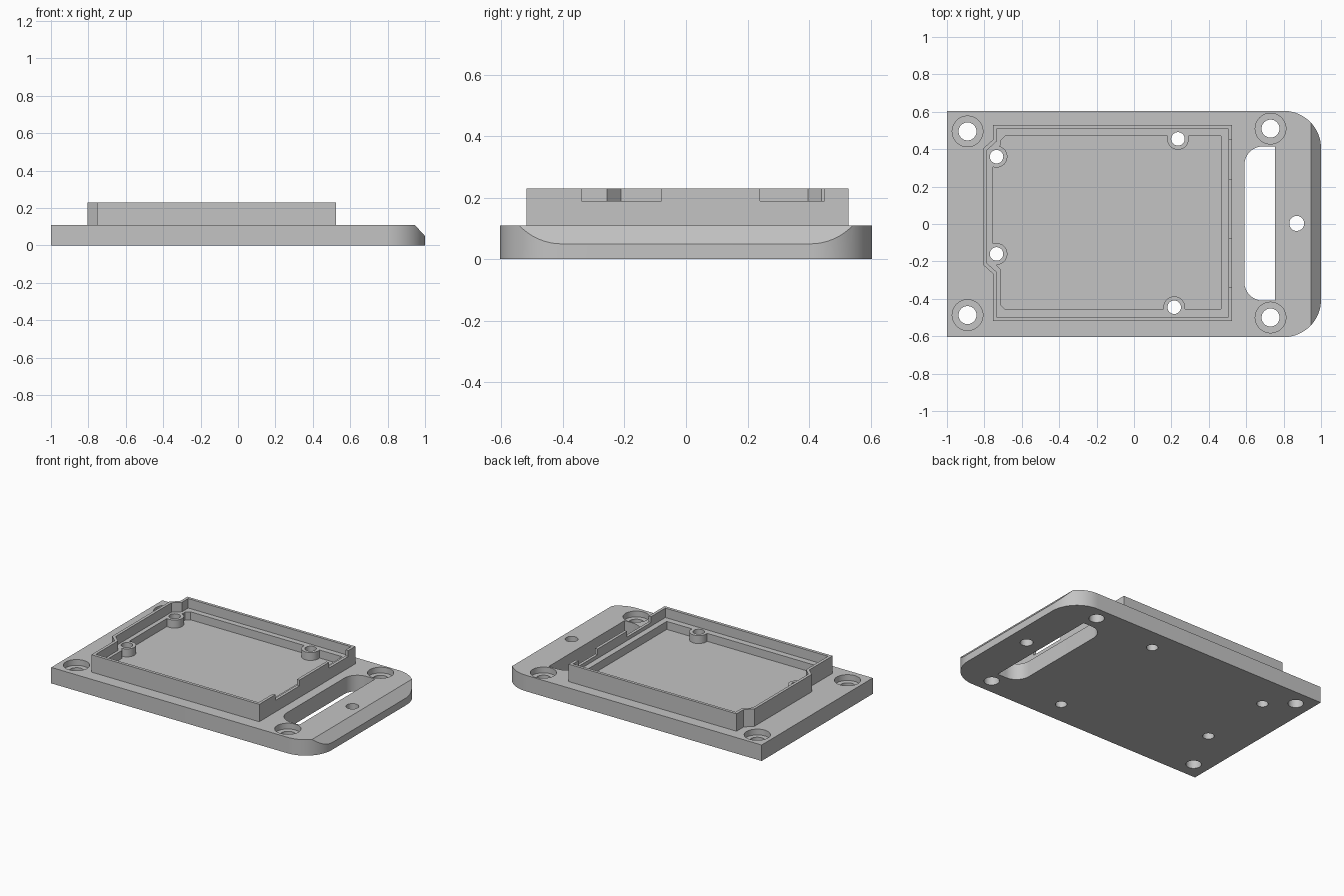
import bpy, bmesh, math
from mathutils import Vector

cube = bpy.data.objects.get("Cube")
if cube:
    bpy.data.objects.remove(cube, do_unlink=True)

grey = bpy.data.materials.new("light_grey")
grey.use_nodes = True
grey.diffuse_color = (0.55, 0.55, 0.55, 1)
grey.node_tree.nodes["Principled BSDF"].inputs["Base Color"].default_value = (0.55, 0.55, 0.55, 1)


def prism(name, outline, z0, z1):
    """Extrude an xy outline between two heights."""
    bm = bmesh.new()
    face = bm.faces.new([bm.verts.new((x, y, z0)) for x, y in outline])
    top = bmesh.ops.extrude_face_region(bm, geom=[face])["geom"]
    bmesh.ops.translate(bm, vec=(0, 0, z1 - z0),
                        verts=[v for v in top if isinstance(v, bmesh.types.BMVert)])
    bmesh.ops.recalc_face_normals(bm, faces=bm.faces)
    mesh = bpy.data.meshes.new(name)
    bm.to_mesh(mesh)
    bm.free()
    mesh.materials.append(grey)
    obj = bpy.data.objects.new(name, mesh)
    bpy.context.collection.objects.link(obj)
    return obj


def arc(cx, cy, r, start, end, steps=16):
    angles = [math.radians(start + (end - start) * i / steps) for i in range(steps + 1)]
    return [(cx + r * math.cos(a), cy + r * math.sin(a)) for a in angles]


def rect(x0, x1, y0, y1):
    return [(x0, y0), (x1, y0), (x1, y1), (x0, y1)]


def cylinder(x, y, r, z0, z1):
    return prism("cylinder_tool", arc(x, y, r, 0, 360, 48)[:-1], z0, z1)


def combine(target, tool, operation="DIFFERENCE"):
    """Apply a boolean and discard the tool."""
    tool.hide_render = True
    mod = target.modifiers.new("cut", "BOOLEAN")
    mod.operation, mod.solver, mod.object = operation, "EXACT", tool
    bpy.context.view_layer.objects.active = target
    bpy.ops.object.modifier_apply(modifier=mod.name)
    bpy.data.objects.remove(tool, do_unlink=True)


PLATE_TOP, LEDGE, RIM = 0.11, 0.165, 0.23
HALF = 0.605
corner_screws = [(-0.89, 0.495), (-0.89, -0.487), (0.73, 0.51), (0.73, -0.5)]
bosses = [(-0.735, 0.36), (-0.735, -0.16), (0.235, 0.455), (0.215, -0.445)]

# Base plate with two rounded corners
plate = prism("base_plate", [(-1, HALF), (-1, -HALF)]
              + arc(0.8, -HALF + 0.2, 0.2, -90, 0)
              + arc(0.8, HALF - 0.2, 0.2, 0, 90), 0, PLATE_TOP)

# Sloped end: a wedge profile laid on its side
wedge = prism("wedge_tool", [(0.945, PLATE_TOP), (1.0, 0.05), (1.1, -0.059), (1.1, 0.3), (0.945, 0.3)], -1, 1)
for v in wedge.data.vertices:
    v.co = Vector((v.co.x, -v.co.z, v.co.y))
combine(plate, wedge)

# Strap slot, rounded on its inner side
combine(plate, prism("slot_tool", [(0.755, -0.41), (0.755, 0.415)]
                     + arc(0.69, 0.315, 0.1, 90, 180)
                     + arc(0.69, -0.31, 0.1, 180, 270), -0.1, 0.3))

# Counterbored screw holes and plain holes
for x, y in corner_screws:
    combine(plate, cylinder(x, y, 0.082, PLATE_TOP - 0.04, 0.3))
    combine(plate, cylinder(x, y, 0.048, -0.1, 0.3))
for x, y in bosses:
    combine(plate, cylinder(x, y, 0.036, -0.1, 0.3))
combine(plate, cylinder(0.87, 0.003, 0.04, -0.1, 0.3))

# Tray rim with a bulge on its left wall
tray = prism("tray_wall", [(0.525, -0.518), (0.525, 0.528), (-0.755, 0.528), (-0.755, 0.45),
                           (-0.805, 0.405), (-0.805, -0.22), (-0.755, -0.265), (-0.755, -0.518)],
             PLATE_TOP - 0.01, RIM)
combine(tray, prism("cavity_tool", [(0.465, -0.455), (0.465, 0.47), (-0.69, 0.47), (-0.715, 0.445),
                                    (-0.715, 0.42), (-0.755, 0.38), (-0.755, -0.2), (-0.715, -0.24),
                                    (-0.715, -0.43), (-0.69, -0.455)], 0, 0.4))

# Screw bosses, trimmed level with the ledge
for x, y in bosses:
    combine(tray, cylinder(x, y, 0.058, PLATE_TOP - 0.005, LEDGE + 0.02), "UNION")
combine(tray, prism("ledge_tool", [(0.505, -0.497), (0.505, 0.508), (-0.735, 0.508), (-0.735, 0.441),
                                   (-0.785, 0.396), (-0.785, -0.211), (-0.735, -0.256),
                                   (-0.735, -0.497)], LEDGE, 0.4))
for x, y in bosses:
    combine(tray, cylinder(x, y, 0.036, -0.1, 0.4))

# Two connector notches in the right wall
for y0, y1 in ((-0.34, -0.08), (0.24, 0.45)):
    combine(tray, prism("notch_tool", rect(0.49, 0.6, y0, y1), 0.19, 0.4))

# Smooth round surfaces, keep edges sharp
bpy.ops.object.select_all(action="DESELECT")
for obj in (plate, tray):
    obj.select_set(True)
bpy.context.view_layer.objects.active = plate
bpy.ops.object.shade_smooth_by_angle(angle=math.radians(30))
